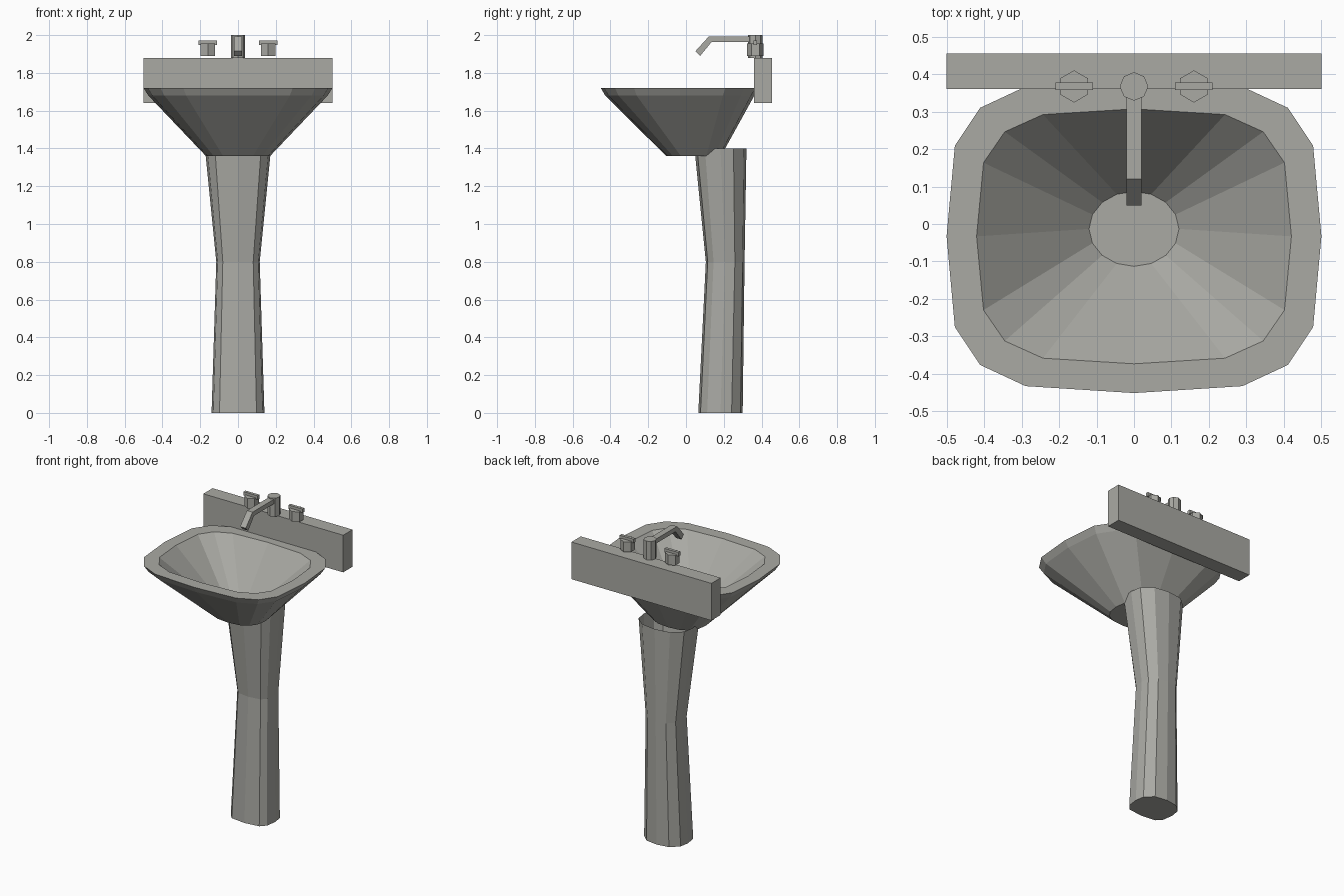
import bpy, bmesh, math

cube = bpy.data.objects.get("Cube")
if cube:
    bpy.data.objects.remove(cube, do_unlink=True)

ceramic = bpy.data.materials.new("warm grey ceramic")
ceramic.use_nodes = True
GREY = (0.40, 0.40, 0.37, 1)
ceramic.diffuse_color = GREY
ceramic.node_tree.nodes["Principled BSDF"].inputs["Base Color"].default_value = GREY


def finish(name, bm):
    bmesh.ops.recalc_face_normals(bm, faces=bm.faces)
    mesh = bpy.data.meshes.new(name)
    bm.to_mesh(mesh)
    bm.free()
    mesh.materials.append(ceramic)
    obj = bpy.data.objects.new(name, mesh)
    bpy.context.collection.objects.link(obj)
    return obj


def loft(name, rings, cap_start=True, cap_end=True):
    """Skin a list of equal-length point loops."""
    bm = bmesh.new()
    loops = [[bm.verts.new(p) for p in ring] for ring in rings]
    n = len(loops[0])
    for a, b in zip(loops, loops[1:]):
        for i in range(n):
            j = (i + 1) % n
            bm.faces.new((a[i], a[j], b[j], b[i]))
    if cap_start:
        bm.faces.new(loops[0][::-1])
    if cap_end:
        bm.faces.new(loops[-1])
    return finish(name, bm)


def rounded_ring(rx, ry, cy, z, power, n=16, cx=0, turn=0):
    """Superellipse loop; power 1 is a plain ellipse, lower is squarer."""
    pts = []
    for i in range(n):
        a = 2 * math.pi * i / n + turn
        c, s = math.cos(a), math.sin(a)
        pts.append((cx + rx * math.copysign(abs(c) ** power, c),
                    cy + ry * math.copysign(abs(s) ** power, s), z))
    return pts


def box(name, x, y, z):
    rings = [[(x[0], y[0], h), (x[1], y[0], h), (x[1], y[1], h), (x[0], y[1], h)] for h in z]
    return loft(name, rings)


# Basin: underside, lip, flat rim, then bowl down to the flat drain
SQUARE = 0.57
loft("basin", [
    rounded_ring(0.17, 0.145, 0.04, 1.36, 0.8),
    rounded_ring(0.475, 0.395, -0.033, 1.68, SQUARE),
    rounded_ring(0.5, 0.418, -0.033, 1.72, SQUARE),
    rounded_ring(0.42, 0.34, -0.033, 1.72, SQUARE),
    rounded_ring(0.12, 0.1, -0.013, 1.43, 1),
])

# Pedestal: waisted hollow column, open at the top
HALF = [(0, 0), (0.7, 0.05), (0.93, 0.2), (1, 0.5), (0.93, 0.75), (0.57, 0.95), (0, 1)]
OUTLINE = HALF + [(-x, y) for x, y in HALF[-2:0:-1]]


def pedestal_ring(half_width, front, back, z):
    return [(x * half_width, front + y * (back - front), z) for x, y in OUTLINE]


loft("pedestal", [
    pedestal_ring(0.14, 0.065, 0.3, 0),
    pedestal_ring(0.115, 0.105, 0.31, 0.8),
    pedestal_ring(0.175, 0.045, 0.32, 1.4),
], cap_end=False)

# Wall ledge behind the basin
box("back_ledge", (-0.5, 0.5), (0.36, 0.455), (1.64, 1.88))

# Tap post and bent spout
loft("tap_post", [rounded_ring(0.038, 0.038, 0.367, z, 1, 8) for z in (1.88, 2.0)])
SPOUT = [(0.36, 1.992), (0.12, 1.992), (0.05, 1.915), (0.075, 1.89), (0.135, 1.963), (0.36, 1.963)]
loft("tap_spout", [[(x, y, z) for y, z in SPOUT] for x in (-0.02, 0.02)])

# Handles: hexagonal stem with a cross bar
for side, x in (("right", -0.16), ("left", 0.16)):
    loft(side + "_handle_stem",
         [rounded_ring(0.043, 0.043, 0.367, z, 1, 6, x, math.pi / 2) for z in (1.89, 1.955)])
    box(side + "_handle_bar", (x - 0.05, x + 0.05), (0.358, 0.377), (1.947, 1.972))
